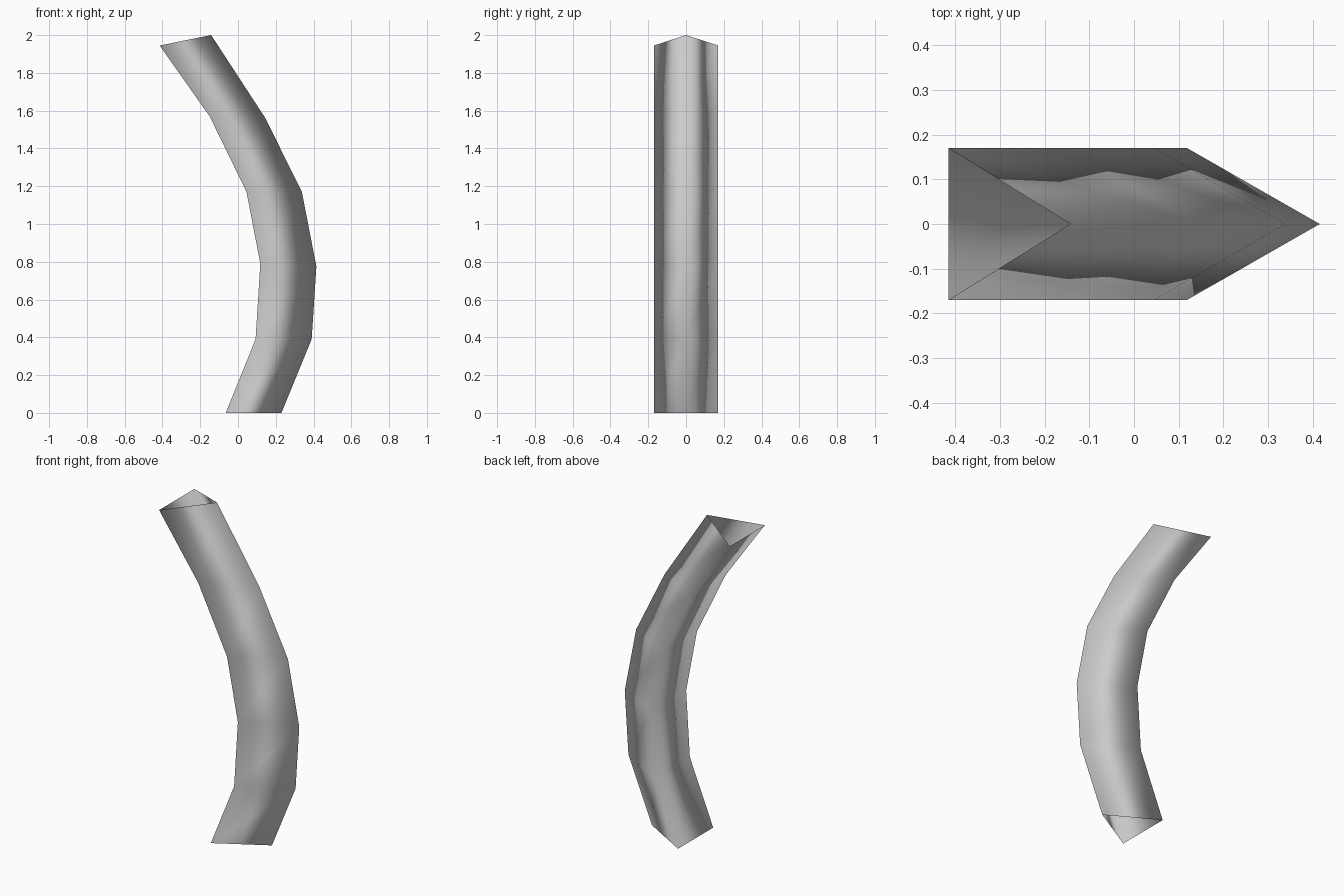
import bpy
import bmesh

cube = bpy.data.objects.get("Cube")
if cube:
    bpy.data.objects.remove(cube, do_unlink=True)

# Plain grey material
GREY = (0.6, 0.6, 0.6, 1)
mat = bpy.data.materials.new("grey")
mat.use_nodes = True
mat.diffuse_color = GREY
mat.node_tree.nodes["Principled BSDF"].inputs["Base Color"].default_value = GREY

# Path of the tube: flat side (x, z), then ridge (x, z)
HALF_WIDTH = 0.17
RINGS = [
    ((-0.065, 0), (0.23, 0)),
    ((0.093, 0.39), (0.39, 0.39)),
    ((0.118, 0.79), (0.415, 0.775)),
    ((0.045, 1.17), (0.338, 1.17)),
    ((-0.15, 1.57), (0.145, 1.56)),
    ((-0.415, 1.945), (-0.142, 2)),
]

# Curved three-sided tube, open at both ends
bm = bmesh.new()
rings = []
for (fx, fz), (rx, rz) in RINGS:
    corners = ((fx, -HALF_WIDTH, fz), (rx, 0, rz), (fx, HALF_WIDTH, fz))
    rings.append([bm.verts.new(c) for c in corners])
for low, high in zip(rings, rings[1:]):
    for i in range(3):
        j = (i + 1) % 3
        face = bm.faces.new((low[i], low[j], high[j], high[i]))
        face.smooth = True

mesh = bpy.data.meshes.new("curved_tube")
bm.to_mesh(mesh)
bm.free()
mesh.materials.append(mat)
tube = bpy.data.objects.new("curved_tube", mesh)
bpy.context.collection.objects.link(tube)
